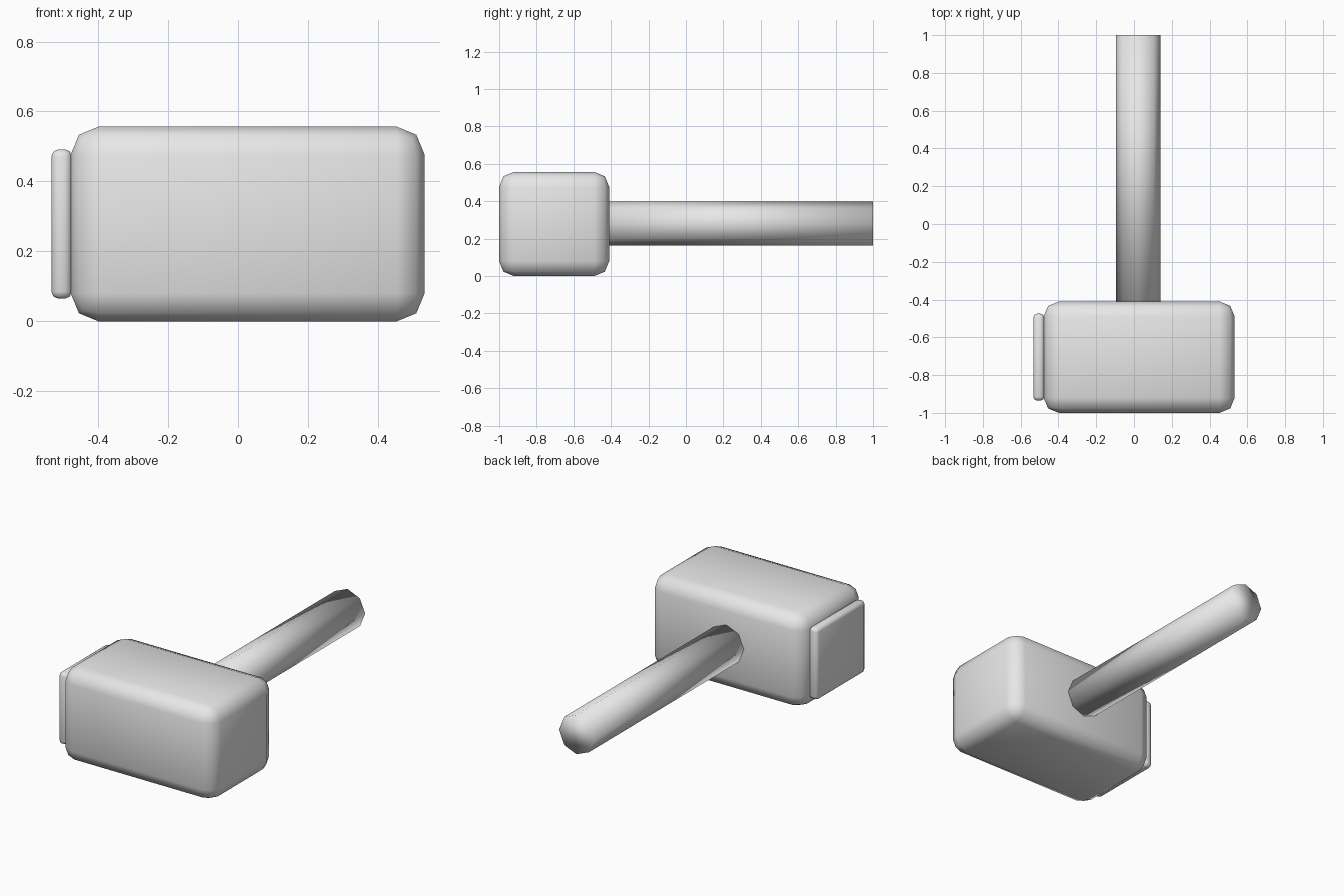
import bpy
import math

cube = bpy.data.objects.get("Cube")
if cube:
    bpy.data.objects.remove(cube, do_unlink=True)

# Single plain material
grey = bpy.data.materials.new("light_grey")
grey.use_nodes = True
colour = (0.8, 0.8, 0.8, 1)
grey.diffuse_color = colour
grey.node_tree.nodes["Principled BSDF"].inputs["Base Color"].default_value = colour


def finish(name):
    obj = bpy.context.object
    obj.name = name
    obj.data.materials.append(grey)
    bpy.ops.object.shade_smooth()
    return obj


def rounded_box(name, low, high, width):
    """Box between two corners with two-step rounded edges."""
    centre = [(a + b) / 2 for a, b in zip(low, high)]
    bpy.ops.mesh.primitive_cube_add(size=1, location=centre)
    bpy.context.object.scale = [b - a for a, b in zip(low, high)]
    bpy.ops.object.transform_apply(location=False, rotation=False, scale=True)
    obj = finish(name)
    bevel = obj.modifiers.new("rounded_edges", "BEVEL")
    bevel.width = width
    bevel.segments = 2
    return obj


# Heavy block head and the striking plate on its right end
rounded_box("mallet_head", (-0.478, -1, 0), (0.533, -0.41, 0.557), 0.08)
rounded_box("striking_plate", (-0.533, -0.935, 0.065), (-0.475, -0.475, 0.492), 0.02)

# Eight-sided handle running back from the head
start, end = -0.43, 1.0
bpy.ops.mesh.primitive_cylinder_add(
    vertices=8, radius=0.117, depth=end - start,
    location=(0.022, (start + end) / 2, 0.281), rotation=(math.pi / 2, 0, 0))
finish("handle")
